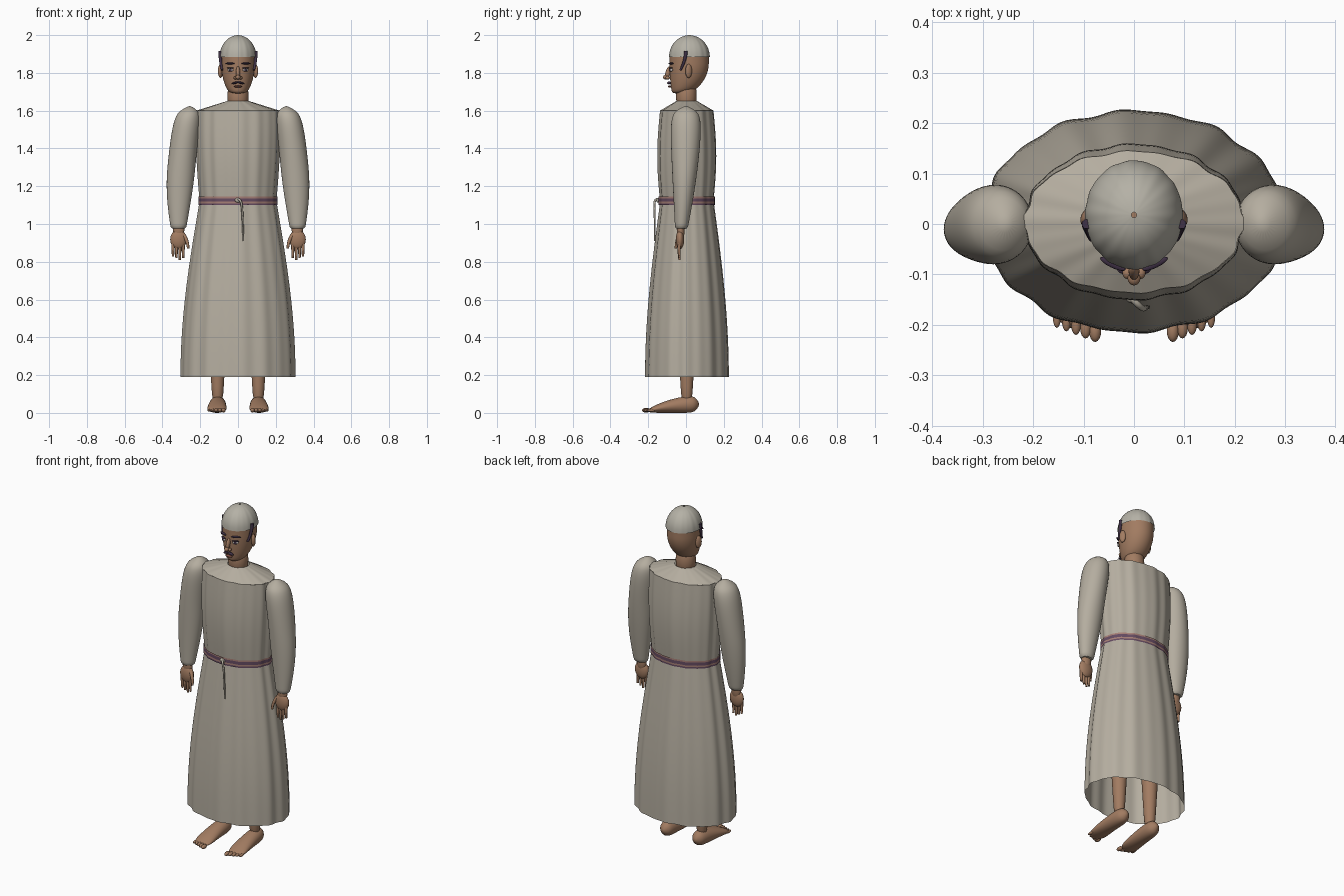
import bpy, bmesh
from math import sin, cos, pi, tau, sqrt, radians

default_cube = bpy.data.objects.get("Cube")
if default_cube:
    bpy.data.objects.remove(default_cube, do_unlink=True)


def material(name, *color):
    made = bpy.data.materials.new(name)
    made.use_nodes = True
    made.diffuse_color = (*color, 1)
    shader = made.node_tree.nodes["Principled BSDF"]
    shader.inputs["Base Color"].default_value = (*color, 1)
    return made


CLOTH = material("robe cloth", .46, .42, .35)
CAP_CLOTH = material("cap cloth", .46, .44, .38)
SKIN = material("skin", .36, .2, .12)
HAIR = material("dark hair", .05, .03, .06)
WHITE = material("eye white", .6, .56, .52)
LIP = material("lip", .22, .08, .06)
PURPLE = material("belt purple", .13, .07, .12)
ROSE = material("belt rose", .38, .21, .18)


def mix(start, end, t):
    return start + (end - start) * t


def select_only(part):
    bpy.ops.object.select_all(action="DESELECT")
    part.select_set(True)
    bpy.context.view_layer.objects.active = part


def finish(part, surface):
    part.data.materials.append(surface)
    select_only(part)
    bpy.ops.object.shade_smooth_by_angle(angle=radians(50))
    return part


def add_object(name, data):
    part = bpy.data.objects.new(name, data)
    bpy.context.collection.objects.link(part)
    return part


def loft(name, ring, surface, steps=8, sides=24, pleat=0, capped=True):
    """Skin ellipses; ring(t) gives centre x, y, z and both radii for t from 0 to 1."""
    bm = bmesh.new()
    loops = []
    for step in range(steps + 1):
        x, y, z, wide, deep = ring(step / steps)
        loop = []
        for side in range(sides):
            angle = tau * side / sides
            wave = 1 + pleat * (cos(12 * angle) + cos(18 * angle + 1))
            loop.append(bm.verts.new((x + wide * wave * cos(angle),
                                      y + deep * wave * sin(angle), z)))
        loops.append(loop)
    for lower, upper in zip(loops, loops[1:]):
        for i in range(sides):
            bm.faces.new((lower[i - 1], lower[i], upper[i], upper[i - 1]))
    if capped:
        bm.faces.new(loops[0])
        bm.faces.new(loops[-1])
    bmesh.ops.recalc_face_normals(bm, faces=bm.faces)
    mesh = bpy.data.meshes.new(name)
    bm.to_mesh(mesh)
    bm.free()
    part = finish(add_object(name, mesh), surface)
    part.modifiers.new("Smooth", "SUBSURF").levels = 1
    return part


def ball(name, location, scale, surface, rotation=(0, 0, 0)):
    bpy.ops.mesh.primitive_uv_sphere_add(segments=16, ring_count=10,
                                         location=location, rotation=rotation)
    part = bpy.context.object
    part.name = name
    part.scale = scale
    return finish(part, surface)


def strand(name, points, radius, surface):
    """Tapering tube along a smooth path, turned into a mesh."""
    curve = bpy.data.curves.new(name, "CURVE")
    curve.dimensions = "3D"
    curve.bevel_depth = radius
    curve.bevel_resolution = 2
    curve.use_fill_caps = True
    spline = curve.splines.new("NURBS")
    spline.points.add(len(points) - 1)
    spline.use_endpoint_u = True
    spline.order_u = 3
    for i, (point, place) in enumerate(zip(spline.points, points)):
        point.co = (*place, 1)
        point.radius = mix(1, .6, i / (len(points) - 1))
    select_only(add_object(name, curve))
    bpy.ops.object.convert(target="MESH")
    return finish(bpy.context.object, surface)


# Long pleated robe: flared skirt, full bodice, sloping yoke
def skirt_ring(t):
    flare = cos(t * pi / 2)
    return 0, .005, mix(.19, 1.12, t), .2 + .1 * flare, .14 + .08 * flare


def bodice_ring(t):
    return 0, .004, mix(1.12, 1.6, t), .2 + .02 * sin(t * 2), .14 + .015 * sin(t * pi)


def yoke_ring(t):
    return 0, .004, mix(1.6, 1.65, t), mix(.217, .06, t), mix(.14, .056, t)


for name, ring in (("skirt", skirt_ring), ("bodice", bodice_ring), ("yoke", yoke_ring)):
    loft("robe_" + name, ring, CLOTH, sides=96, pleat=.012, capped=False)

# Belt of stacked stripes
for i, surface in enumerate((PURPLE, ROSE, PURPLE, PURPLE, ROSE)):
    loft(f"belt_stripe_{i}", lambda t: (0, .004, 1.1 + .009 * (i + t), .206, .149), surface,
         steps=1, sides=96, pleat=.008, capped=False)

# Hanging cord and its knot
strand("belt_cord", [(-.01, -.14, 1.13), (.015, -.17, 1.14), (.025, -.165, 1.05),
                     (.028, -.165, .91)], .007, CLOTH)
ball("belt_knot", (0, -.148, 1.125), (.016, .01, .012), CLOTH)


# Neck, head and ribbed round cap
def head_ring(t):
    swell = sqrt(sin(min(1, t * 1.35) * pi / 2))
    return (0, mix(-.04, .017, swell), mix(1.69, 1.91, t),
            mix(.03, .09, swell), mix(.03, .105, swell))


def cap_ring(t):
    angle = t * 1.52
    return 0, .018, 1.885 + .115 * sin(angle), .097 * cos(angle), .108 * cos(angle)


loft("neck", lambda t: (0, .002, mix(1.6, 1.75, t), .056, .055), SKIN, steps=2)
loft("head", head_ring, SKIN, steps=16)
loft("cap", cap_ring, CAP_CLOTH, sides=72, pleat=.006, capped=False)

# Nose and mouth
ball("nose_bridge", (0, -.094, 1.803), (.011, .014, .034), SKIN, (-.3, 0, 0))
ball("nose_tip", (0, -.107, 1.777), (.013, .015, .012), SKIN)
ball("lower_lip", (0, -.086, 1.728), (.022, .01, .006), LIP)


# Paired parts, built on the left and mirrored to the right
def build_side(label, s):
    def sleeve_ring(t):
        cuff = sqrt(1.01 - t ** 16)
        return (s * (.315 - .06 * t * t), -.025 * (1 - t) ** 2, mix(.97, 1.625, t),
                cuff * (.04 + .034 * sin(min(1, t * 2) * pi / 2)),
                cuff * (.033 + .05 * sin(t * pi / 2)))

    def leg_ring(t):
        radius = mix(.028, .07, t)
        return s * .108, .004, mix(.05, .8, t), radius, radius

    # The foot is skinned from heel to toes, then laid flat
    def foot_ring(t):
        rounding = sqrt(1.02 - (2 * t - 1) ** 6)
        height = mix(.046, .009, t * t)
        return (s * mix(.106, .113, t), height, mix(-.07, .21, t),
                rounding * mix(.04, .055, t), rounding * height)

    loft(label + "sleeve", sleeve_ring, CLOTH, steps=24)
    loft(label + "leg", leg_ring, SKIN)
    loft(label + "foot", foot_ring, SKIN, steps=16).rotation_euler.x = pi / 2
    for i in range(5):
        size = .012 - .001 * i
        ball(f"{label}toe_{i}", (s * (.077 + .019 * i), -.212 + .007 * i, .014),
             (size, .022, size), SKIN)

    # Hand
    ball(label + "wrist", (s * .314, -.028, .97), (.03, .021, .06), SKIN)
    ball(label + "palm", (s * .315, -.032, .918), (.044, .022, .052), SKIN)
    for i in range(4):
        x = s * (.29 + .018 * i)
        strand(f"{label}finger_{i}", [(x, -.033, .91), (x, -.04, .86),
                                      (x, -.034, .81 + .01 * abs(i - 1))], .01, SKIN)
    strand(label + "thumb", [(s * .287, -.036, .94), (s * .265, -.05, .91),
                             (s * .264, -.054, .87)], .011, SKIN)

    # Face and ear
    turn = (0, 0, s * .45)
    ball(label + "nostril", (s * .013, -.097, 1.774), (.01, .012, .009), SKIN)
    ball(label + "moustache", (s * .016, -.09, 1.747), (.018, .01, .006), HAIR, (0, s * .25, 0))
    ball(label + "eye", (s * .04, -.079, 1.815), (.017, .007, .008), WHITE, turn)
    ball(label + "iris", (s * .04, -.084, 1.815), (.008, .004, .008), HAIR, turn)
    ball(label + "eyelid", (s * .04, -.081, 1.826), (.021, .007, .003), HAIR, turn)
    ball(label + "eyebrow", (s * .042, -.079, 1.85), (.028, .008, .005), HAIR, turn)
    ball(label + "ear", (s * .093, .014, 1.81), (.012, .019, .037), SKIN, turn)
    strand(label + "side_lock", [(s * .094, 0, 1.915), (s * .096, -.004, 1.86),
                                 (s * .084, -.03, 1.815)], .01, HAIR)


build_side("left_", 1)
build_side("right_", -1)
